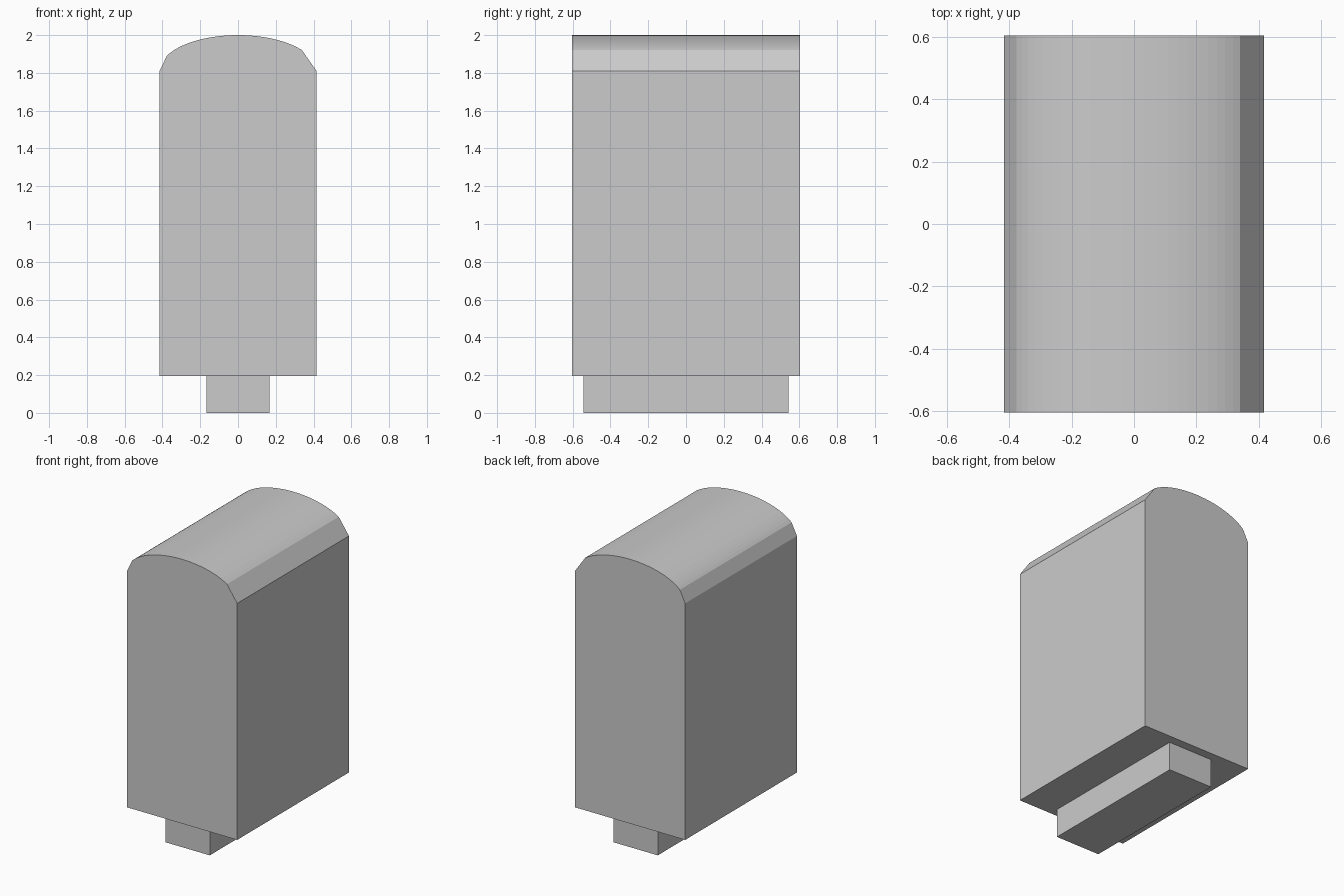
import bpy, bmesh
from math import cos, sin, radians

if "Cube" in bpy.data.objects:
    bpy.data.objects.remove(bpy.data.objects["Cube"])


def extrude_profile(name, points, y0, y1):
    """Extrude a closed x/z outline from y0 to y1."""
    bm = bmesh.new()
    face = bm.faces.new([bm.verts.new((x, y0, z)) for x, z in points])
    new = bmesh.ops.extrude_face_region(bm, geom=[face])["geom"]
    verts = [g for g in new if isinstance(g, bmesh.types.BMVert)]
    bmesh.ops.translate(bm, verts=verts, vec=(0, y1 - y0, 0))
    bmesh.ops.recalc_face_normals(bm, faces=bm.faces)
    mesh = bpy.data.meshes.new(name)
    bm.to_mesh(mesh)
    bm.free()
    obj = bpy.data.objects.new(name, mesh)
    bpy.context.collection.objects.link(obj)
    return obj


# Body: upright slab with a rounded top, wider chamfer facet on the right
HALF, SPRING, RISE = 0.416, 1.81, 0.19
START, END, STEPS = 35.5, 154.5, 24
angles = [0] + [START + (END - START) * i / STEPS for i in range(STEPS + 1)] + [180]
arch = [(HALF * cos(radians(a)), SPRING + RISE * sin(radians(a))) for a in angles]
extrude_profile("body", [(-HALF, 0.195), (HALF, 0.195)] + arch, -0.603, 0.603)

# Foot: narrow block under the body
W = 0.167
extrude_profile("foot", [(-W, 0), (W, 0), (W, 0.195), (-W, 0.195)], -0.543, 0.543)
